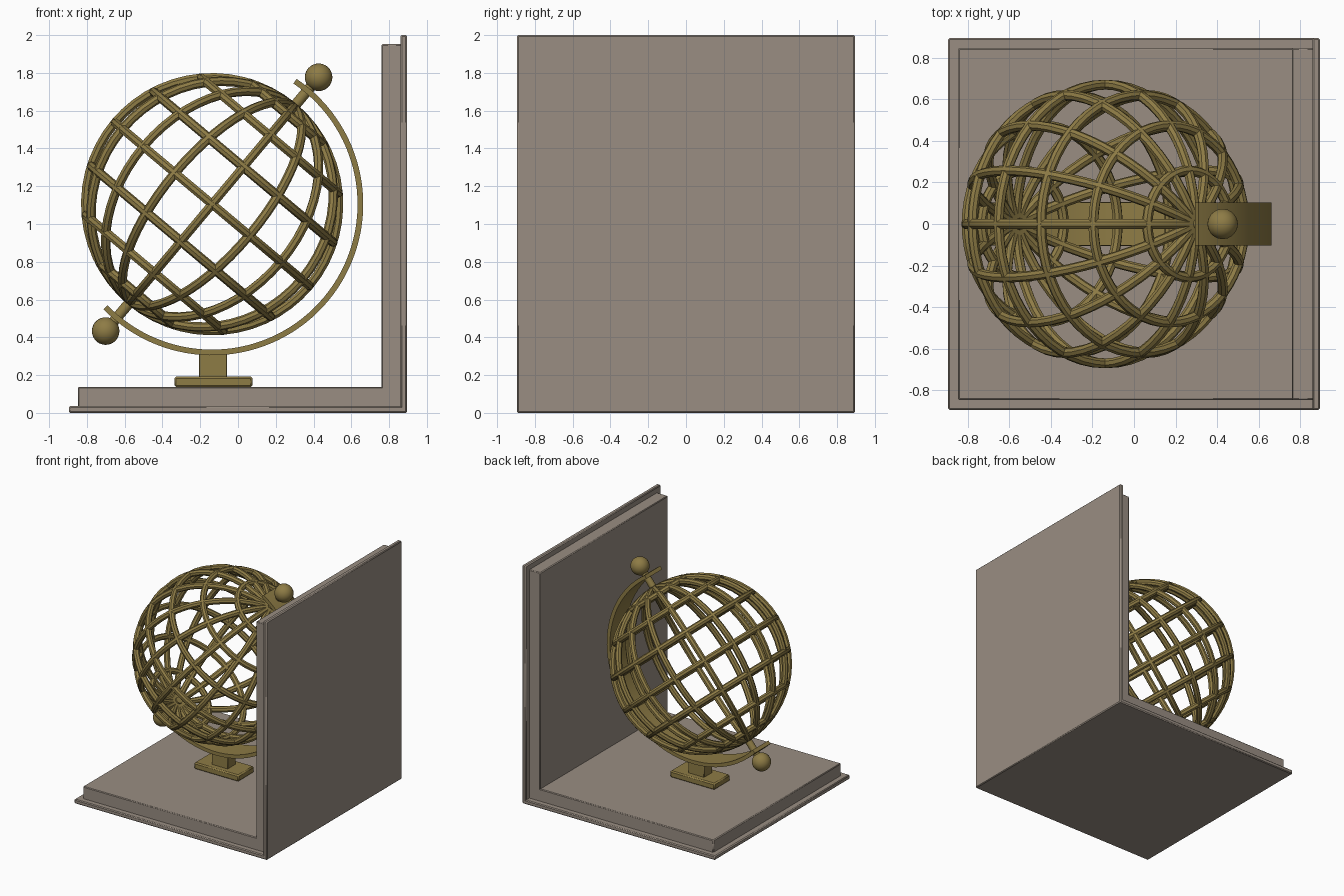
import bpy
import bmesh
import math
from mathutils import Matrix, Vector

cube = bpy.data.objects.get("Cube")
if cube:
    bpy.data.objects.remove(cube, do_unlink=True)

CENTRE = Vector((-0.137, 0, 1.105))   # middle of the globe
TILT = math.radians(40)               # lean of the axis towards +x
GLOBE_R, BAR_R = 0.671, 0.025
STEP = math.radians(22.5)             # spacing of the lattice bars
AXIS = Matrix.Translation(CENTRE) @ Matrix.Rotation(TILT, 4, 'Y')


def material(name, rgb):
    m = bpy.data.materials.new(name)
    m.use_nodes = True
    m.diffuse_color = (*rgb, 1)
    bsdf = m.node_tree.nodes["Principled BSDF"]
    bsdf.inputs["Base Color"].default_value = (*rgb, 1)
    bsdf.inputs["Roughness"].default_value = 0.6
    return m


STONE = material("warm grey", (0.32, 0.27, 0.225))
BRASS = material("aged brass", (0.27, 0.20, 0.06))


def finish(name, bm, mat, bevel=0):
    """Turn a bmesh into a smooth-by-angle object."""
    bmesh.ops.recalc_face_normals(bm, faces=bm.faces)
    mesh = bpy.data.meshes.new(name)
    bm.to_mesh(mesh)
    bm.free()
    mesh.materials.append(mat)
    mesh.polygons.foreach_set("use_smooth", [True] * len(mesh.polygons))
    mesh.set_sharp_from_angle(angle=math.radians(30))
    obj = bpy.data.objects.new(name, mesh)
    bpy.context.collection.objects.link(obj)
    if bevel:
        mod = obj.modifiers.new("Bevel", 'BEVEL')
        mod.width = bevel
        mod.segments = 1
    return obj


def box(name, x, y, z, mat, bevel):
    """Box from (min, max) pairs."""
    bm = bmesh.new()
    size = [b - a for a, b in (x, y, z)]
    mid = [(a + b) / 2 for a, b in (x, y, z)]
    bmesh.ops.create_cube(bm, size=1, matrix=Matrix.Translation(mid) @ Matrix.Diagonal((*size, 1)))
    return finish(name, bm, mat, bevel)


def sweep(bm, profile, matrix, start=0, end=math.tau, steps=56):
    """Sweep a closed (radius, height) profile around local z."""
    full = abs(end - start - math.tau) < 1e-6
    rows = []
    for i in range(steps if full else steps + 1):
        a = start + (end - start) * i / steps
        rows.append([bm.verts.new(matrix @ Vector((r * math.cos(a), r * math.sin(a), h)))
                     for r, h in profile])
    n = len(profile)
    for i in range(steps):
        p, q = rows[i], rows[(i + 1) % len(rows)]
        for j in range(n):
            k = (j + 1) % n
            bm.faces.new((p[j], p[k], q[k], q[j]))
    if not full:
        bm.faces.new(rows[0])
        bm.faces.new(rows[-1])


def bar_profile(lat):
    """Octagonal bar section at a latitude, one flat facing outwards."""
    cr, ch = GLOBE_R * math.cos(lat), GLOBE_R * math.sin(lat)
    angles = [lat + math.radians(22.5 + 45 * i) for i in range(8)]
    return [(cr + BAR_R * math.cos(a), ch + BAR_R * math.sin(a)) for a in angles]


# Bookend: stepped base and upright
box("base_slab", (-0.895, 0.893), (-0.895, 0.895), (0, 0.036), STONE, 0.007)
box("base_step", (-0.847, 0.87), (-0.847, 0.847), (0.03, 0.138), STONE, 0.006)
box("wall_slab", (0.86, 0.895), (-0.895, 0.895), (0, 2.0), STONE, 0.007)
box("wall_step", (0.76, 0.87), (-0.847, 0.847), (0.03, 1.952), STONE, 0.006)

# Stand
box("stand_foot", (-0.337, 0.077), (-0.105, 0.105), (0.136, 0.192), BRASS, 0.01)
box("stand_post", (-0.207, -0.057), (-0.055, 0.055), (0.18, 0.32), BRASS, 0.004)

# Globe meridians: eight full circles through the poles
bm = bmesh.new()
for k in range(8):
    sweep(bm, bar_profile(0), AXIS @ Matrix.Rotation(k * STEP, 4, 'Z') @ Matrix.Rotation(math.pi / 2, 4, 'X'))
finish("globe_meridians", bm, BRASS)

# Globe parallels: equator and three rings on each side
bm = bmesh.new()
for k in range(-3, 4):
    sweep(bm, bar_profile(k * STEP), AXIS)
finish("globe_parallels", bm, BRASS)

# Flat half-ring cradle, swept around the y axis
bm = bmesh.new()
to_y = Matrix(((0, 1, 0, 0), (0, 0, 1, 0), (1, 0, 0, 0), (0, 0, 0, 1)))
band = [(0.77, -0.104), (0.80, -0.104), (0.80, 0.104), (0.77, 0.104)]
sweep(bm, band, Matrix.Translation(CENTRE) @ to_y, math.radians(34), math.radians(226), 64)
finish("cradle_arc", bm, BRASS)

# Axle pins and ball finials at both poles
for side, sign in (("upper", 1), ("lower", -1)):
    bm = bmesh.new()
    bmesh.ops.create_cone(bm, cap_ends=True, segments=16, radius1=0.028, radius2=0.028, depth=0.2,
                          matrix=AXIS @ Matrix.Translation((0, 0, sign * 0.735)))
    finish(side + "_axle_pin", bm, BRASS)
    bm = bmesh.new()
    bmesh.ops.create_uvsphere(bm, u_segments=24, v_segments=14, radius=0.073,
                              matrix=AXIS @ Matrix.Translation((0, 0, sign * 0.877)))
    finish(side + "_ball_finial", bm, BRASS)
